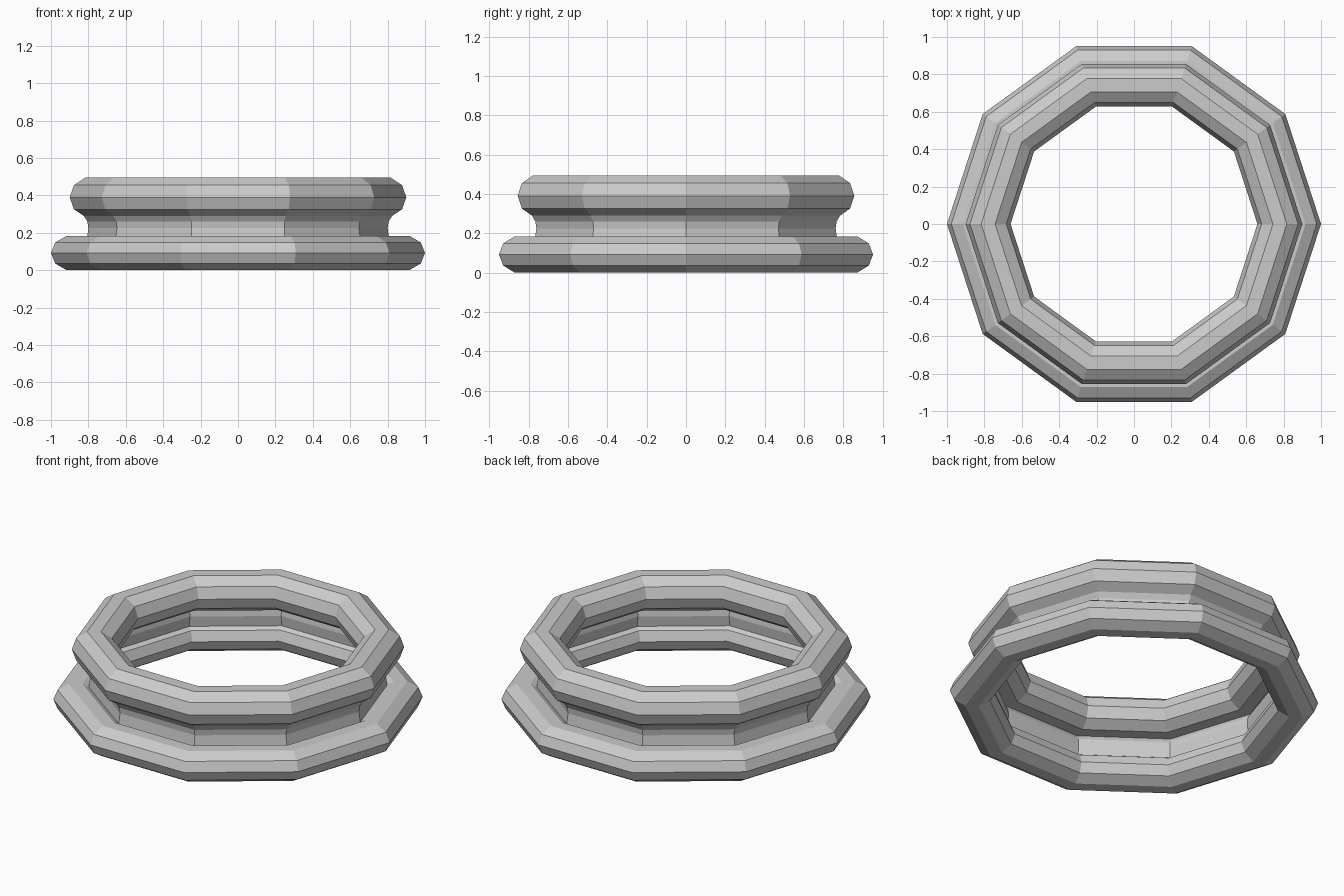
import bpy, bmesh
from math import cos, sin, pi

if "Cube" in bpy.data.objects:
    bpy.data.objects.remove(bpy.data.objects["Cube"])

SIDES = 10


def lathe(name, profile, closed):
    """Sweep an (r, z) profile around z with ten flat sides."""
    bm = bmesh.new()
    rings = [[bm.verts.new((r * cos(2 * pi * i / SIDES), r * sin(2 * pi * i / SIDES), z))
              for r, z in profile] for i in range(SIDES)]
    n = len(profile)
    for i in range(SIDES):
        a, b = rings[i], rings[(i + 1) % SIDES]
        for j in range(n if closed else n - 1):
            k = (j + 1) % n
            bm.faces.new((a[j], b[j], b[k], a[k]))
    if closed:
        bmesh.ops.recalc_face_normals(bm, faces=bm.faces)
    mesh = bpy.data.meshes.new(name)
    bm.to_mesh(mesh)
    bm.free()
    ob = bpy.data.objects.new(name, mesh)
    bpy.context.collection.objects.link(ob)
    return ob


def tube(radius, height, half_width, half_height):
    """Slightly flattened ten-sided cross-section."""
    return [(radius + half_width * cos(2 * pi * i / 10),
             height + half_height * sin(2 * pi * i / 10)) for i in range(10)]


# Wide base ring and narrower top ring
lathe("base_ring", tube(0.88, 0.092, 0.12, 0.096), True)
lathe("top_ring", tube(0.78, 0.39, 0.12, 0.11), True)

# Thin waisted neck joining the rings
lathe("neck", [(0.81, 0.15), (0.80, 0.225), (0.805, 0.26), (0.83, 0.30)][::-1][::-1], False)
